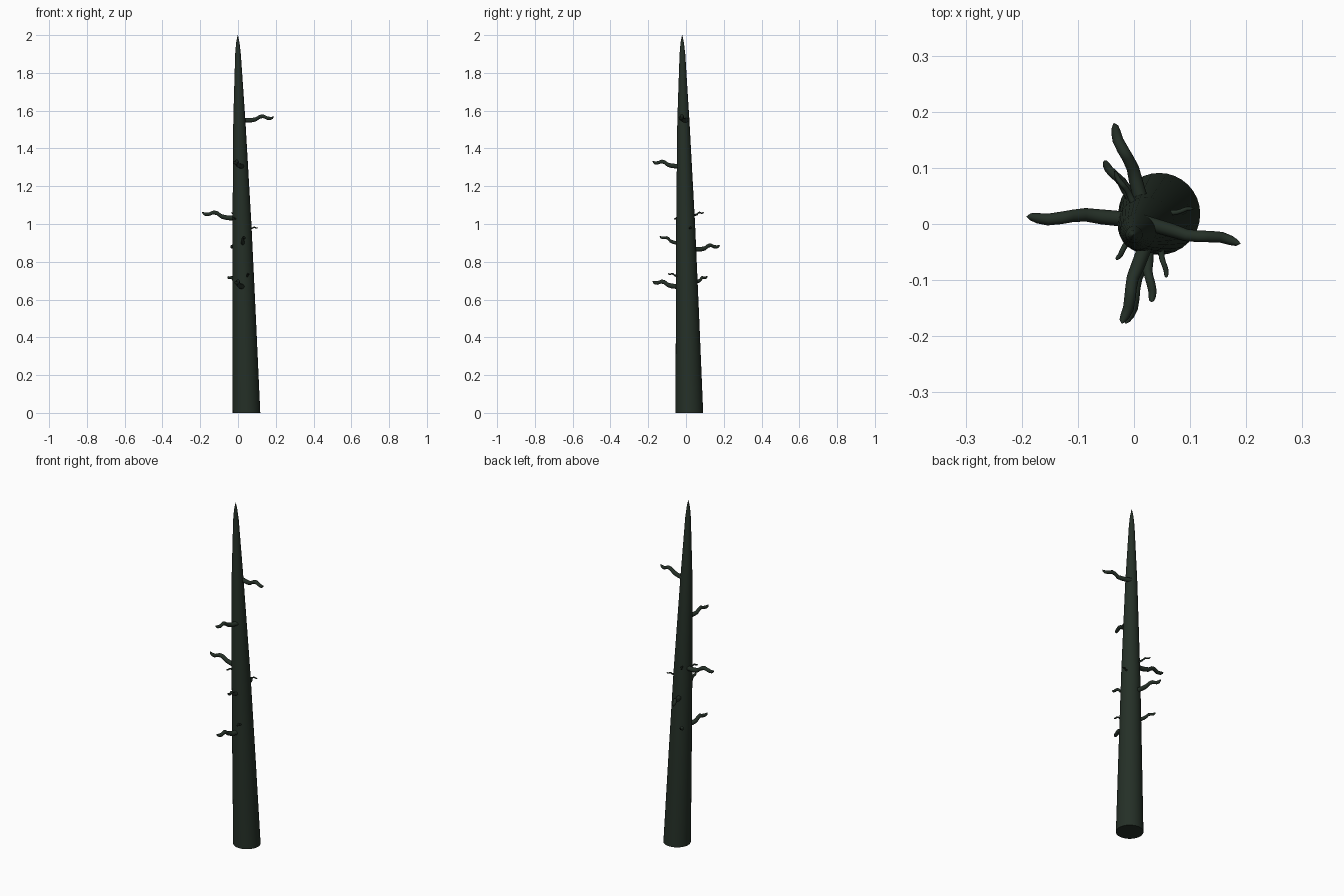
import bpy
import bmesh
import math
from mathutils import Vector

cube = bpy.data.objects.get("Cube")
if cube:
    bpy.data.objects.remove(cube, do_unlink=True)

bark = bpy.data.materials.new("dark_green_bark")
bark.use_nodes = True
colour = (0.018, 0.029, 0.02, 1)
bark.diffuse_color = colour
bsdf = bark.node_tree.nodes["Principled BSDF"]
bsdf.inputs["Base Color"].default_value = colour
bsdf.inputs["Roughness"].default_value = 0.9


def tube(name, path, radii, side, up, sides):
    """Loft capped rings along a path; the rings lie in the side/up plane."""
    bm = bmesh.new()
    rings = []
    for centre, radius in zip(path, radii):
        ring = []
        for i in range(sides):
            a = math.tau * i / sides
            ring.append(bm.verts.new(centre + radius * (side * math.cos(a) + up * math.sin(a))))
        rings.append(ring)
    for low, high in zip(rings, rings[1:]):
        for i in range(sides):
            j = (i + 1) % sides
            bm.faces.new((low[i], low[j], high[j], high[i]))
    bm.faces.new(rings[0])
    bm.faces.new(rings[-1])
    bmesh.ops.recalc_face_normals(bm, faces=bm.faces)
    mesh = bpy.data.meshes.new(name)
    bm.to_mesh(mesh)
    bm.free()
    mesh.materials.append(bark)
    obj = bpy.data.objects.new(name, mesh)
    bpy.context.collection.objects.link(obj)
    bpy.ops.object.select_all(action="DESELECT")
    obj.select_set(True)
    bpy.context.view_layer.objects.active = obj
    bpy.ops.object.shade_smooth_by_angle(angle=math.radians(45))
    return obj


# Leaning, tapering trunk with a pointed top: centre x, centre y, height, radius
trunk = [(0.045, 0.018, 0, 0.073), (0.033, 0.008, 0.5, 0.062),
         (0.021, -0.002, 1, 0.05), (0.007, -0.014, 1.55, 0.032),
         (0.0, -0.019, 1.9, 0.015), (-0.001, -0.02, 1.96, 0.009),
         (-0.001, -0.02, 2, 0.001)]
tube("trunk", [Vector(p[:3]) for p in trunk], [p[3] for p in trunk],
     Vector((1, 0, 0)), Vector((0, 1, 0)), 32)

# Shared crooked branch shape: distance, sideways, upward, thickness
BEND = [(0, 0, 0, 1), (0.3, -0.02, -0.03, 0.95), (0.45, -0.035, -0.02, 0.85),
        (0.58, -0.02, 0.05, 0.8), (0.68, 0, 0.06, 0.8), (0.8, 0.02, -0.01, 0.75),
        (0.9, 0.01, -0.025, 0.65), (0.96, 0, -0.01, 0.45), (1, 0, 0.02, 0.05)]


def branch(name, root, tip, thickness):
    root, tip = Vector(root), Vector(tip)
    along = tip - root
    length = along.length
    side = Vector((-along.y, along.x, 0)).normalized()
    up = along.normalized().cross(side) * -1
    if up.z < 0:
        up.negate()
    path = [root + along * t + (side * s + up * u) * length for t, s, u, r in BEND]
    tube(name, path, [thickness * b[3] for b in BEND], side, up, 10)


# Long branches
branch("upper_left_branch", (0.015, 0.004, 1.55), (0.19, -0.035, 1.565), 0.013)
branch("upper_front_branch", (0.024, -0.03, 1.305), (-0.022, -0.178, 1.33), 0.013)
branch("middle_right_branch", (0, 0.007, 1.03), (-0.192, 0.013, 1.06), 0.014)
branch("back_branch", (0.016, 0.03, 0.865), (-0.036, 0.18, 0.885), 0.013)
branch("lower_front_branch", (0.028, -0.03, 0.668), (-0.015, -0.178, 0.695), 0.014)

# Thin twigs
branch("front_twig", (0.025, -0.035, 0.895), (0.032, -0.14, 0.935), 0.01)
branch("back_right_twig", (0, 0.04, 0.69), (-0.054, 0.113, 0.722), 0.01)
branch("lower_front_twig", (0.047, -0.03, 0.722), (0.058, -0.096, 0.738), 0.006)
branch("upper_back_twig", (0.005, 0.025, 1.045), (-0.035, 0.095, 1.062), 0.006)
branch("front_right_twig", (0, -0.02, 1.03), (-0.032, -0.064, 1.028), 0.006)
branch("left_twig", (0.05, 0.018, 0.978), (0.106, 0.028, 0.98), 0.005)
